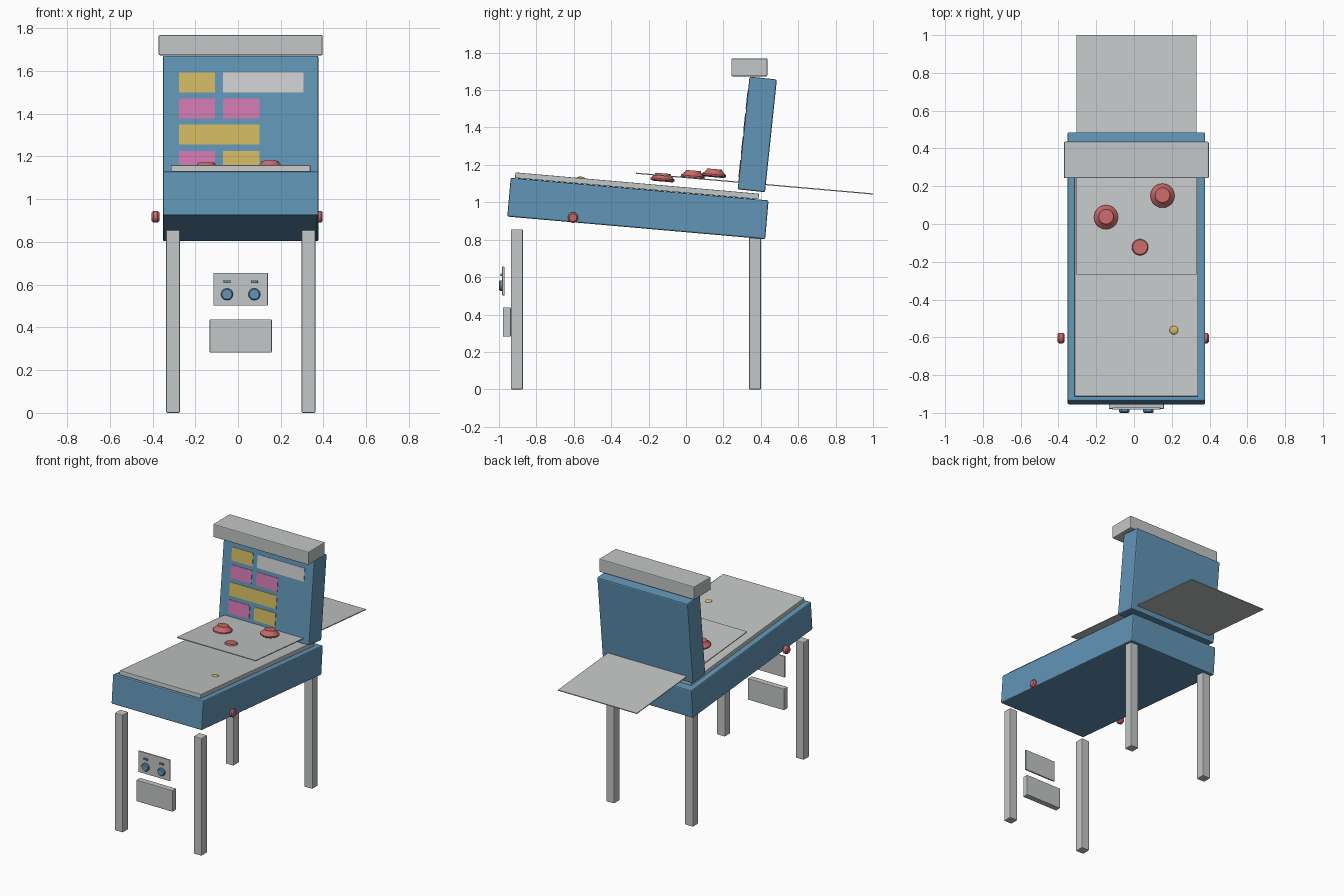
import bpy, bmesh, math
from mathutils import Matrix, Vector

if "Cube" in bpy.data.objects:
    bpy.data.objects.remove(bpy.data.objects["Cube"], do_unlink=True)


def material(name, r, g, b):
    m = bpy.data.materials.new(name)
    m.use_nodes = True
    m.diffuse_color = (r, g, b, 1)
    m.node_tree.nodes["Principled BSDF"].inputs["Base Color"].default_value = (r, g, b, 1)
    return m


BLUE = material("cabinet blue", 0.12, 0.3, 0.47)
GREY = material("light grey", 0.55, 0.57, 0.57)
PALE = material("pale panel", 0.62, 0.62, 0.62)
GOLD = material("gold", 0.64, 0.48, 0.12)
PINK = material("pink", 0.64, 0.19, 0.43)
RED = material("red", 0.58, 0.14, 0.14)

MID = 0.0125                  # middle of the cabinet in x
SLOPE = math.radians(-5)      # table slope
LEAN = math.radians(-6)       # backbox lean


def finish(name, bm, mat, place, smooth=False):
    bmesh.ops.recalc_face_normals(bm, faces=bm.faces)
    mesh = bpy.data.meshes.new(name)
    bm.to_mesh(mesh)
    bm.free()
    mesh.materials.append(mat)
    obj = bpy.data.objects.new(name, mesh)
    obj.matrix_world = place
    bpy.context.collection.objects.link(obj)
    if smooth:
        bpy.ops.object.select_all(action="DESELECT")
        obj.select_set(True)
        bpy.context.view_layer.objects.active = obj
        bpy.ops.object.shade_smooth_by_angle(angle=math.radians(25))
    return obj


def box(name, size, centre, mat, tilt=0.0, bevel=0.0):
    bm = bmesh.new()
    bmesh.ops.create_cube(bm, size=1)
    bmesh.ops.scale(bm, vec=size, verts=bm.verts)
    obj = finish(name, bm, mat, Matrix.Translation(centre) @ Matrix.Rotation(tilt, 4, "X"))
    if bevel:
        mod = obj.modifiers.new("edge bevel", "BEVEL")
        mod.width = bevel
        mod.segments = 2
    return obj


def lathe(name, profile, place, mat, sides=20):
    """Spin (radius, height) points around z and cap both ends."""
    bm = bmesh.new()
    rings = [[bm.verts.new((r * math.cos(math.tau * i / sides),
                            r * math.sin(math.tau * i / sides), h))
              for i in range(sides)] for r, h in profile]
    for low, high in zip(rings, rings[1:]):
        for i in range(sides):
            j = (i + 1) % sides
            bm.faces.new((low[i], low[j], high[j], high[i]))
    bm.faces.new(rings[0][::-1])
    bm.faces.new(rings[-1])
    return finish(name, bm, mat, place, smooth=True)


# Sloping cabinet and the playfield lying on it
box("cabinet", (0.729, 1.384, 0.208), (MID, -0.257, 0.967), BLUE, SLOPE, 0.008)
box("playfield", (0.653, 1.307, 0.03), (MID, -0.262, 1.088), GREY, SLOPE, 0.003)

# Thin sheet running through the backbox
box("upper_sheet", (0.635, 1.272, 0.006), (MID, 0.366, 1.1), GREY, SLOPE)

# Four legs
for side, x in (("right", -0.304), ("left", 0.33)):
    for end, y in (("front", -0.904), ("back", 0.369)):
        box(f"{end}_{side}_leg", (0.064, 0.064, 0.855), (x, y, 0.4275), GREY, 0, 0.005)

# Backbox and topper
DEPTH = 0.147
BACK = Vector((MID, 0.381, 1.363))
box("backbox", (0.729, DEPTH, 0.606), BACK, BLUE, LEAN, 0.008)
box("topper", (0.767, 0.193, 0.095), (MID, 0.339, 1.721), GREY, 0, 0.006)

# Score panels on the leaning front face: left edge, right edge, row, colour
LEFT, GAP, NEXT, SPLIT, END = -0.277, -0.108, -0.071, 0.101, 0.307
PANELS = [
    (LEFT, GAP, 0, GOLD), (NEXT, END, 0, PALE),
    (LEFT, GAP, 1, PINK), (NEXT, SPLIT, 1, PINK),
    (LEFT, SPLIT, 2, GOLD),
    (LEFT, GAP, 3, PINK), (NEXT, SPLIT, 3, GOLD),
]
for n, (x0, x1, row, mat) in enumerate(PANELS):
    z = 1.547 - 0.1225 * row
    out = -DEPTH / 2 - 0.0005
    up = (z - BACK.z - out * math.sin(LEAN)) / math.cos(LEAN)
    offset = Matrix.Rotation(LEAN, 3, "X") @ Vector((0, out, up))
    centre = Vector(((x0 + x1) / 2, BACK.y + offset.y, BACK.z + offset.z))
    box(f"score_panel_{n + 1}", (x1 - x0, 0.005, 0.094), centre, mat, LEAN)

# Bumpers: wide rim tapering to a flat cap
BUMPER = [(0.054, 0), (0.064, 0.007), (0.064, 0.015), (0.044, 0.034), (0.039, 0.044)]
for n, spot in enumerate([(-0.148, 0.035, 1.126), (0.151, 0.149, 1.134), (0.032, -0.126, 1.111)]):
    place = Matrix.Translation(spot) @ Matrix.Rotation(SLOPE, 4, "X")
    lathe(f"bumper_{n + 1}", BUMPER, place, RED)

# Ball showing as a low dome on the playfield
bm = bmesh.new()
bmesh.ops.create_uvsphere(bm, u_segments=20, v_segments=12, radius=0.023)
bmesh.ops.scale(bm, vec=(1, 1, 0.36), verts=bm.verts)
finish("ball", bm, GOLD, Matrix.Translation((0.211, -0.562, 1.129))
       @ Matrix.Rotation(SLOPE, 4, "X"), smooth=True)

# Side buttons
BUTTON = [(0.02, -0.018), (0.028, -0.01), (0.028, 0.01), (0.02, 0.018)]
for side, x in (("right", -0.386), ("left", 0.378)):
    place = Matrix.Translation((x, -0.604, 0.918)) @ Matrix.Rotation(math.pi / 2, 4, "Y")
    lathe(f"{side}_button", BUTTON, place, RED)

# Coin door with knobs and slots, and the cash box below
box("coin_door", (0.254, 0.012, 0.153), (MID, -0.977, 0.579), GREY, 0, 0.002)
box("cash_box", (0.291, 0.043, 0.155), (MID, -0.9575, 0.36), GREY, 0, 0.004)
KNOB = [(0.028, 0), (0.028, 0.012), (0.023, 0.018)]
for side, x in (("right", MID - 0.064), ("left", MID + 0.064)):
    place = Matrix.Translation((x, -0.982, 0.555)) @ Matrix.Rotation(math.pi / 2, 4, "X")
    lathe(f"{side}_coin_knob", KNOB, place, BLUE)
    box(f"{side}_coin_slot", (0.033, 0.012, 0.012), (x, -0.987, 0.613), BLUE, 0, 0.002)
